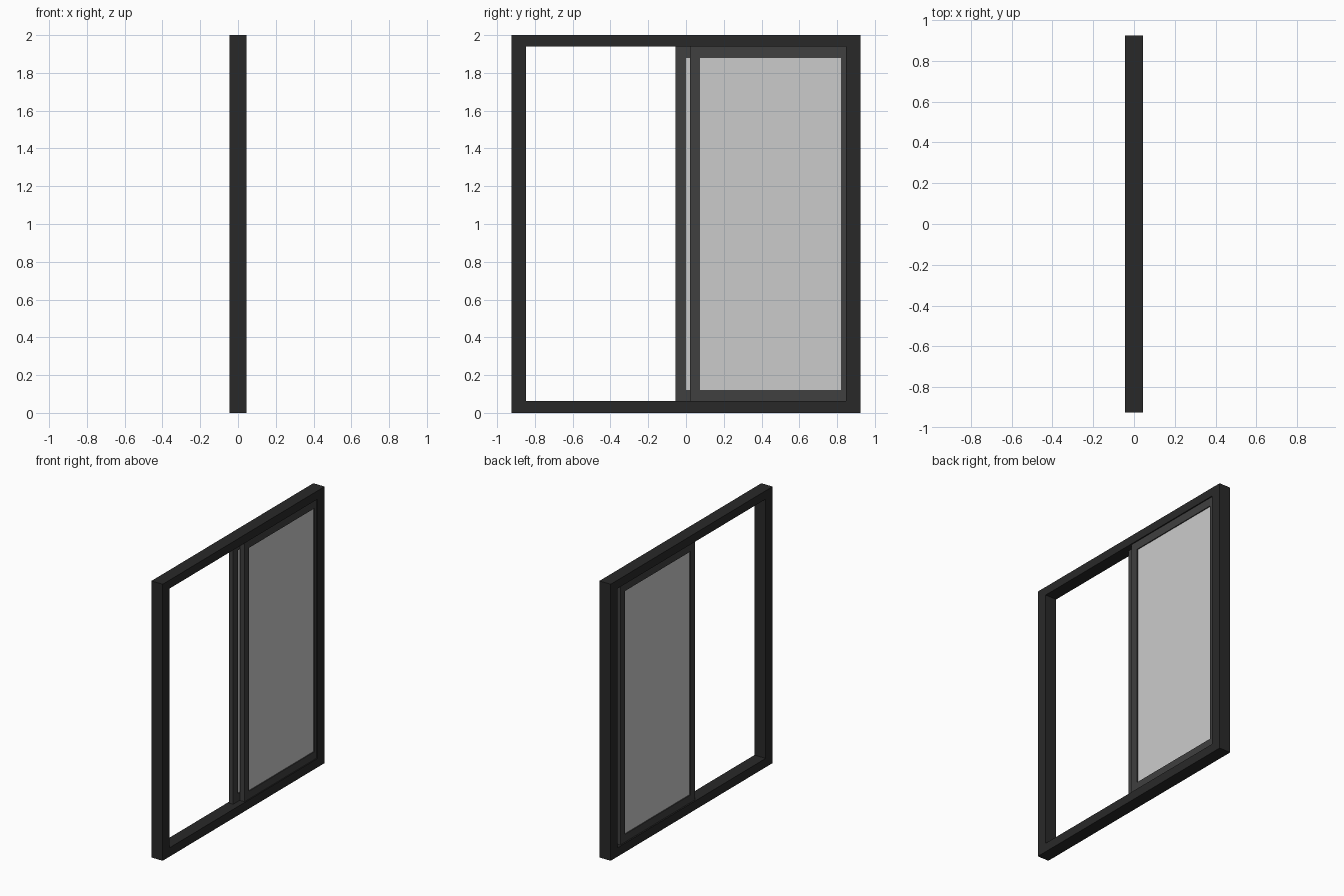
import bpy
import bmesh

if "Cube" in bpy.data.objects:
    bpy.data.objects.remove(bpy.data.objects["Cube"])


def material(name, value):
    m = bpy.data.materials.new(name)
    m.diffuse_color = (value, value, value, 1)
    m.use_nodes = True
    m.node_tree.nodes["Principled BSDF"].inputs["Base Color"].default_value = m.diffuse_color
    return m


def mesh_object(name, bm, mat):
    mesh = bpy.data.meshes.new(name)
    bm.to_mesh(mesh)
    bm.free()
    obj = bpy.data.objects.new(name, mesh)
    bpy.context.collection.objects.link(obj)
    mesh.materials.append(mat)
    return obj


def rect_frame(name, x, y, z, side, bottom, top, mat):
    """Rectangular ring in the YZ plane with one continuous surface."""
    bm = bmesh.new()
    outer = [(y[0], z[0]), (y[1], z[0]), (y[1], z[1]), (y[0], z[1])]
    a, b, c, d = y[0] + side, y[1] - side, z[0] + bottom, z[1] - top
    inner = [(a, c), (b, c), (b, d), (a, d)]
    loops = [[bm.verts.new((px, *p)) for p in loop]
             for px, loop in ((x[1], outer), (x[1], inner), (x[0], inner), (x[0], outer))]
    for k in range(4):
        la, lb = loops[k], loops[(k + 1) % 4]
        for i in range(4):
            j = (i + 1) % 4
            bm.faces.new((la[i], la[j], lb[j], lb[i]))
    bmesh.ops.recalc_face_normals(bm, faces=bm.faces)
    return mesh_object(name, bm, mat)


def box(name, x, y, z, mat):
    bm = bmesh.new()
    bmesh.ops.create_cube(bm, size=1)
    for v in bm.verts:
        v.co = [r[0] + (c + 0.5) * (r[1] - r[0]) for c, r in zip(v.co, (x, y, z))]
    return mesh_object(name, bm, mat)


frame_mat = material("dark_frame", 0.022)
sash_mat = material("sash_grey", 0.05)
glass_mat = material("glass_grey", 0.55)

# Outer frame: jambs, sill and head
rect_frame("outer_frame", (-0.045, 0.045), (-0.925, 0.925), (0, 2), 0.079, 0.064, 0.061, frame_mat)

# Two sashes on parallel tracks: one tucked in the jamb, one slid open behind it
for name, x, y0 in (("fixed", 0.02, 0.02), ("sliding", -0.0175, -0.055)):
    y1 = y0 + 0.855
    rect_frame(name + "_sash", (x - 0.017, x + 0.017), (y0, y1), (0.06, 1.943),
               0.055, 0.06, 0.063, sash_mat)
    box(name + "_glass", (x - 0.01, x + 0.01), (y0 + 0.05, y1 - 0.05), (0.115, 1.885), glass_mat)
